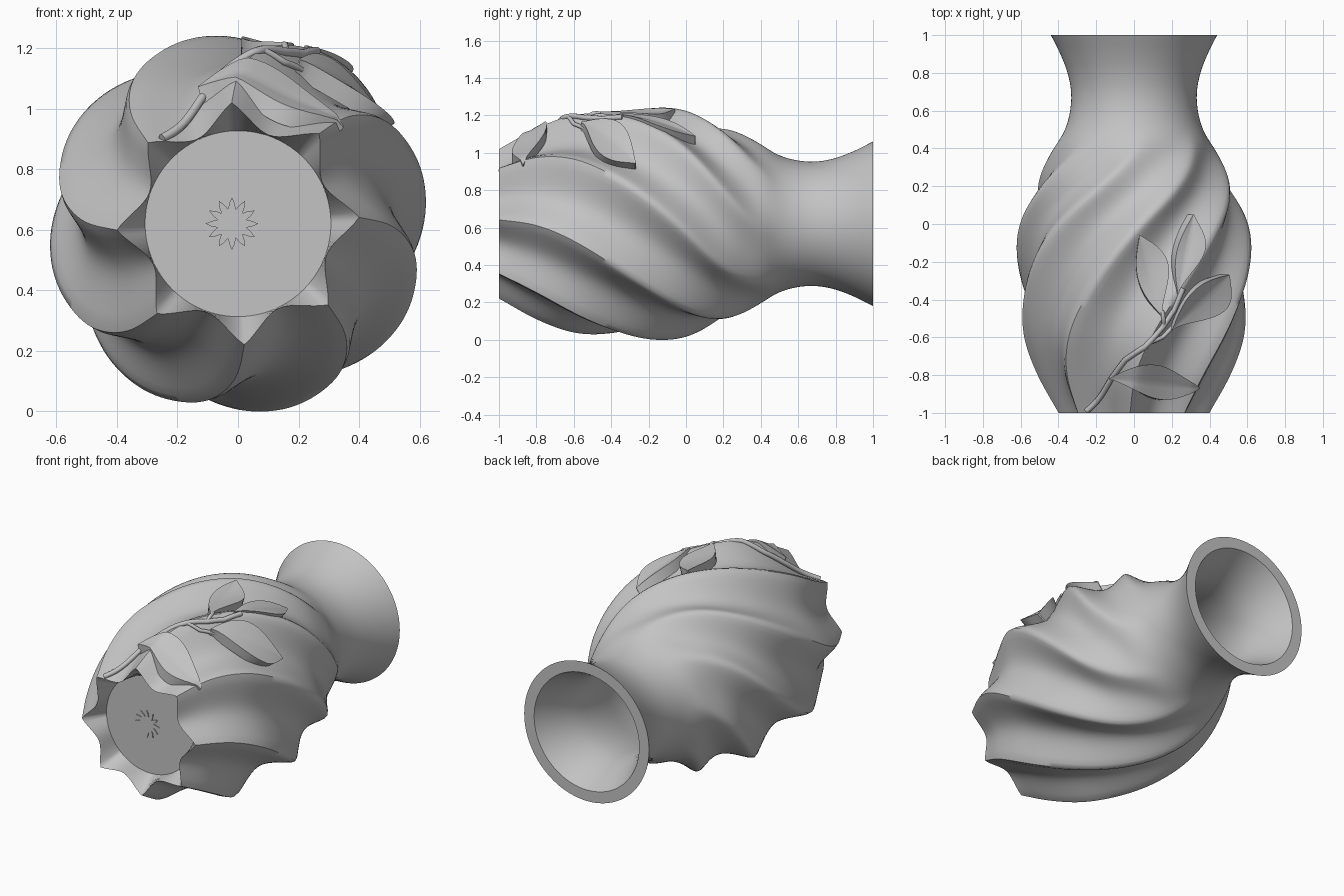
import bpy, bmesh, math
from mathutils import Vector

cube = bpy.data.objects.get("Cube")
if cube:
    bpy.data.objects.remove(cube, do_unlink=True)

AXIS_Z = 0.62
RIDGES = 8
STEPS = 16                      # columns per flute
COLS = RIDGES * STEPS
FOOT_Y = -0.885                 # recessed foot disc

clay = bpy.data.materials.new("grey_clay")
clay.use_nodes = True
clay.diffuse_color = (0.55, 0.55, 0.55, 1)
clay.node_tree.nodes["Principled BSDF"].inputs["Base Color"].default_value = (0.55, 0.55, 0.55, 1)

# Profiles along the axis, as (y, value)
RIDGE_R = [(-1, .40), (-.8, .51), (-.6, .588), (-.4, .622), (-.2, .63), (0, .605), (.2, .537),
           (.4, .425), (.5, .366), (.6, .338), (.7, .333), (.8, .352), (.9, .39), (1, .44)]
FLUTE_D = [(-1, .09), (-.6, .1), (-.2, .1), (.1, .077), (.3, .043), (.5, 0), (1, 0)]
TWIST = [(-1, 3), (-.8, -1), (-.6, -9), (-.4, -20), (-.2, -33), (0, -49),
         (.2, -70), (.4, -92), (.55, -103), (1, -112)]
INNER_R = [(-.8, .3), (-.6, .4), (-.2, .45), (.2, .37), (.5, .285), (.7, .265), (.85, .3), (1, .37)]


def smooth(table, y):
    """Cubic interpolation through a table."""
    n = len(table)
    i = 0
    while i < n - 2 and y > table[i + 1][0]:
        i += 1

    def slope(k):
        a, b = table[max(k - 1, 0)], table[min(k + 1, n - 1)]
        return (b[1] - a[1]) / (b[0] - a[0])
    (y0, v0), (y1, v1) = table[i], table[i + 1]
    h = y1 - y0
    t = (y - y0) / h
    return (v0 * (1 + 2 * t) * (1 - t) ** 2 + slope(i) * h * t * (1 - t) ** 2
            + v1 * t * t * (3 - 2 * t) + slope(i + 1) * h * t * t * (t - 1))


def radius(angle, y, depth=1.0):
    """Fluted surface: hollow flutes, ridges growing softer towards the neck."""
    phase = (angle - math.radians(smooth(TWIST, y))) * RIDGES / 2
    soft = .03 + .15 * (y + 1)
    wave = (math.hypot(math.sin(phase), soft) - soft) / (math.hypot(1, soft) - soft)
    return smooth(RIDGE_R, y) - depth * max(smooth(FLUTE_D, y), 0) * wave


def on_surface(x, y, lift, depth):
    angle = math.acos(max(-1, min(1, x / smooth(RIDGE_R, y))))
    r = radius(angle, y, depth) + lift
    return Vector((r * math.cos(angle), y, AXIS_Z + r * math.sin(angle)))


def finish(name, bm, angle):
    bmesh.ops.recalc_face_normals(bm, faces=bm.faces)
    mesh = bpy.data.meshes.new(name)
    bm.to_mesh(mesh)
    bm.free()
    obj = bpy.data.objects.new(name, mesh)
    bpy.context.collection.objects.link(obj)
    mesh.materials.append(clay)
    bpy.ops.object.select_all(action='DESELECT')
    obj.select_set(True)
    bpy.context.view_layer.objects.active = obj
    bpy.ops.object.shade_smooth_by_angle(angle=math.radians(angle))


# Vase body: recessed foot, fluted wall, rim and hollow inside
def make_body():
    bm = bmesh.new()

    def ring(y, fn, turn_y):
        turn = math.radians(smooth(TWIST, turn_y))
        verts = []
        for c in range(COLS):
            a = turn + math.tau * c / COLS
            r = fn(a)
            verts.append(bm.verts.new((r * math.cos(a), y, AXIS_Z + r * math.sin(a))))
        return verts

    rings = [ring(FOOT_Y, lambda a: .307, -1)]
    rows = 72
    for k in range(rows + 1):
        y = -1 + 2 * k / rows
        rings.append(ring(y, lambda a: radius(a, y), y))
    for k in range(31):
        y = 1 - 1.8 * k / 30
        rings.append(ring(y, lambda a: smooth(INNER_R, y), y))
    for lower, upper in zip(rings, rings[1:]):
        for c in range(COLS):
            d = (c + 1) % COLS
            bm.faces.new((lower[c], lower[d], upper[d], upper[c]))
    bm.faces.new(rings[0])
    bm.faces.new(rings[-1])
    finish("vase_body", bm, 55)


# Small rosette on the foot
def make_rosette():
    bm = bmesh.new()
    petals = 12
    verts = []
    for k in range(petals * 4):
        r = .068 + .019 * math.cos(math.tau * k / 4)
        a = math.tau * k / (petals * 4)
        verts.append(bm.verts.new((-.02 + r * math.cos(a), FOOT_Y - .006, AXIS_Z + r * math.sin(a))))
    face = bm.faces.new(verts)
    out = bmesh.ops.extrude_face_region(bm, geom=[face], use_keep_orig=True)
    moved = [v for v in out["geom"] if isinstance(v, bmesh.types.BMVert)]
    bmesh.ops.translate(bm, verts=moved, vec=(0, .008, 0))
    finish("foot_rosette", bm, 30)


# Raised leaf: pointed blade with a folded midrib, laid over the flutes
def make_leaf(name, base, tip, left, right):
    bm = bmesh.new()
    base, tip = Vector(base), Vector(tip)
    along = tip - base
    side = Vector((-along.y, along.x)).normalized()
    rows, half = 18, 4
    grid = []
    for i in range(rows + 1):
        u = i / rows
        w_left = max(math.sin(math.pi * u), .03)
        w_right = max(math.sin(math.pi * u ** 1.4), .03)
        row = []
        for j in range(-half, half + 1):
            v = j / half
            w = w_left if v > 0 else w_right
            p = base + along * u + side * v * w * (left if v > 0 else right)
            row.append(bm.verts.new(on_surface(p.x, p.y, .006 + .014 * abs(v) * w, .4)))
        grid.append(row)
    for a, b in zip(grid, grid[1:]):
        for j in range(2 * half):
            bm.faces.new((a[j], a[j + 1], b[j + 1], b[j]))
    # thicken towards the vase wall
    out = bmesh.ops.extrude_face_region(bm, geom=list(bm.faces), use_keep_orig=True)
    for v in out["geom"]:
        if isinstance(v, bmesh.types.BMVert):
            inward = Vector((-v.co.x, 0, AXIS_Z - v.co.z)).normalized()
            v.co += inward * .065
    finish(name, bm, 30)


# Stems: round tubes half sunk in the wall
def make_stem(name, points, thick):
    curve = bpy.data.curves.new(name, 'CURVE')
    curve.dimensions = '3D'
    curve.bevel_depth = thick
    curve.bevel_resolution = 3
    curve.use_fill_caps = True
    path = []
    for (x0, y0), (x1, y1) in zip(points, points[1:]):
        for k in range(6):
            t = k / 6
            path.append(on_surface(x0 + (x1 - x0) * t, y0 + (y1 - y0) * t, 0, .8))
    path.append(on_surface(*points[-1], 0, .8))
    spline = curve.splines.new('POLY')
    spline.points.add(len(path) - 1)
    for q, p in zip(spline.points, path):
        q.co = (*p, 1)
    spline.use_smooth = True
    curve.materials.append(clay)
    obj = bpy.data.objects.new(name, curve)
    bpy.context.collection.objects.link(obj)


make_body()
make_rosette()
make_leaf("leaf_inner", (.15, -.49), (.03, -.06), .07, .11)
make_leaf("leaf_tip", (.23, -.37), (.33, .05), .05, .08)
make_leaf("leaf_outer", (.21, -.56), (.53, -.27), .08, .11)
make_leaf("leaf_lower", (-.14, -.82), (.35, -.87), .1, .08)
make_stem("main_stem", [(-.27, -.99), (-.2, -.9), (-.14, -.82), (-.05, -.72), (.06, -.65),
                        (.16, -.54), (.22, -.45), (.26, -.34)], .015)
make_stem("inner_branch", [(.12, -.59), (.16, -.53), (.15, -.46)], .011)
make_stem("outer_branch", [(.08, -.63), (.16, -.6), (.23, -.54)], .011)
